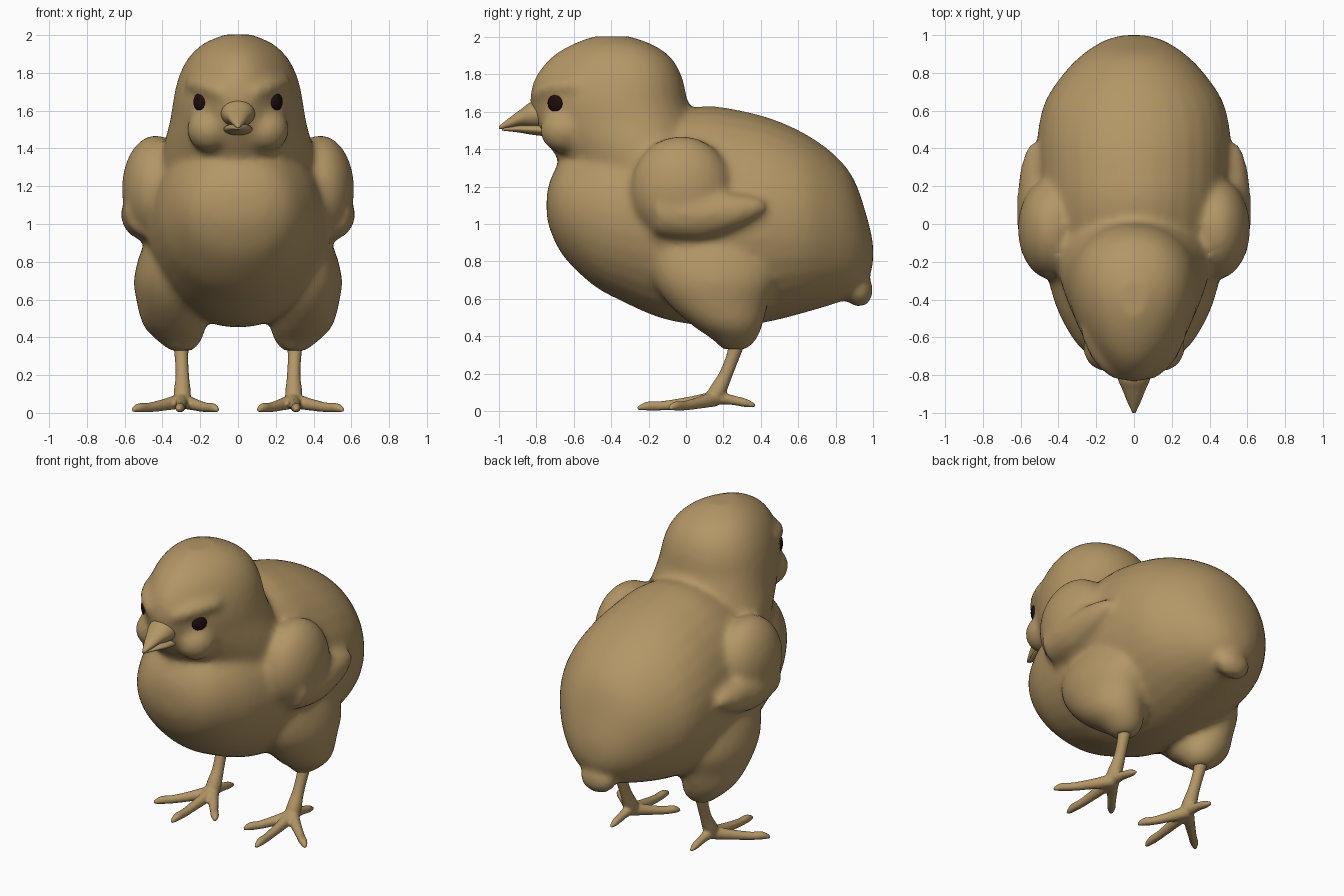
import bpy, bmesh, math
from mathutils import Vector, Matrix

if "Cube" in bpy.data.objects:
    bpy.data.objects.remove(bpy.data.objects["Cube"])

def material(name, rgb):
    m = bpy.data.materials.new(name)
    m.diffuse_color = (*rgb, 1)
    m.use_nodes = True
    m.node_tree.nodes["Principled BSDF"].inputs["Base Color"].default_value = m.diffuse_color
    return m

TAN = material("tan down", (0.45, 0.305, 0.132))
DARK = material("dark eye", (0.014, 0.004, 0.004))

def refine(rows, n=4):
    """Catmull-Rom interpolation of rows of numbers."""
    out = []
    for i in range(len(rows) - 1):
        p = [rows[max(0, min(len(rows) - 1, i + k))] for k in (-1, 0, 1, 2)]
        for j in range(n):
            t = j / n
            out.append([0.5 * (2 * b + (c - a) * t + (2 * a - 5 * b + 4 * c - d) * t * t
                        + (3 * b - a - 3 * c + d) * t ** 3) for a, b, c, d in zip(*p)])
    return out + [list(rows[-1])]

def loft(bm, rings, egg=0.0, seg=32):
    """Closed skin over rings of (centre, u axis, v axis)."""
    loops = []
    for c, u, v in rings:
        c, u, v = Vector(c), Vector(u), Vector(v)
        loop = []
        for k in range(seg):
            a = 2 * math.pi * k / seg
            loop.append(bm.verts.new(c + u * math.cos(a) * (1 + egg * math.sin(a)) + v * math.sin(a)))
        loops.append(loop)
    for a, b in zip(loops, loops[1:]):
        for k in range(seg):
            n = (k + 1) % seg
            bm.faces.new((a[k], a[n], b[n], b[k]))
    bm.faces.new(loops[0])
    bm.faces.new(loops[-1])

def tube(bm, rows):
    """Tapered tube through rows of x, y, z, radius."""
    rows = refine(rows)
    rings = []
    for i, r in enumerate(rows):
        d = Vector(rows[min(i + 1, len(rows) - 1)][:3]) - Vector(rows[max(i - 1, 0)][:3])
        u = d.orthogonal() if abs(d.z) > 0.99 * d.length else d.cross(Vector((0, 0, 1)))
        u.normalize()
        rings.append((r[:3], u * r[3], d.normalized().cross(u) * r[3]))
    loft(bm, rings, seg=14)

def ball(bm, c, r):
    bmesh.ops.create_uvsphere(bm, u_segments=32, v_segments=20, radius=1,
                              matrix=Matrix.Translation(c) @ Matrix.Diagonal((*r, 1)))

def finish(bm, name, mat, voxel=0, smooth=0):
    bmesh.ops.recalc_face_normals(bm, faces=bm.faces)
    me = bpy.data.meshes.new(name)
    bm.to_mesh(me)
    bm.free()
    me.materials.append(mat)
    ob = bpy.data.objects.new(name, me)
    bpy.context.collection.objects.link(ob)
    bpy.context.view_layer.objects.active = ob
    if voxel:
        m = ob.modifiers.new("merge", 'REMESH')
        m.mode, m.voxel_size, m.use_smooth_shade = 'VOXEL', voxel, True
        s = ob.modifiers.new("soften", 'SMOOTH')
        s.factor, s.iterations = 0.5, smooth
        bpy.ops.object.modifier_apply(modifier="merge")
        bpy.ops.object.modifier_apply(modifier="soften")
    for p in ob.data.polygons:
        p.use_smooth = True
    return ob

# Torso: y, bottom z, top z, half width
bm = bmesh.new()
torso = [(-.745, 1.04, 1.16, .06), (-.72, .95, 1.25, .18), (-.65, .82, 1.36, .29), (-.5, .675, 1.45, .385),
         (-.35, .59, 1.5, .44), (-.13, .495, 1.58, .49), (.1, .455, 1.63, .505), (.3, .455, 1.605, .515),
         (.48, .485, 1.555, .51), (.65, .53, 1.475, .47), (.8, .575, 1.365, .37), (.9, .62, 1.235, .27),
         (.97, .70, 1.03, .16), (1.0, .78, .9, .06)]
loft(bm, [((0, y, (b + t) / 2), (w, 0, 0), (0, 0, (t - b) / 2)) for y, b, t, w in refine(torso)])

# Head: z, front y, back y, half width
head = [(1.15, -.6, .2, .40), (1.32, -.67, .15, .40), (1.45, -.755, .09, .375), (1.55, -.81, .05, .35),
        (1.65, -.835, .01, .335), (1.75, -.82, -.01, .315), (1.83, -.775, -.04, .285),
        (1.90, -.71, -.09, .24), (1.96, -.61, -.18, .17), (2.003, -.5, -.3, .07)]
loft(bm, [((0, (f + b) / 2, z), (w, 0, 0), (0, (b - f) / 2, 0)) for z, f, b, w in refine(head)], egg=.24)

# Tail nub
ball(bm, (0, .925, .645), (.12, .075, .09))

# Thigh: z, x, y, x radius, y radius
thigh = [(.33, .30, .26, .06, .065), (.38, .31, .26, .115, .115), (.46, .335, .22, .165, .19),
         (.58, .35, .17, .185, .27), (.72, .36, .15, .19, .33), (.9, .345, .12, .15, .32), (1.0, .32, .1, .09, .2)]
for s in (1, -1):
    loft(bm, [((s * x, y, z), (rx, 0, 0), (0, ry, 0)) for z, x, y, rx, ry in refine(thigh)])
    # Wing pad and wing tip
    ball(bm, (s * .435, -.025, 1.185), (.18, .27, .285))
    tube(bm, [(s * .46, -.15, 1.07, .14), (s * .48, .05, 1.05, .142), (s * .505, .22, 1.065, .11),
              (s * .52, .34, 1.085, .072), (s * .53, .42, 1.10, .03)])
    # Brow and cheek
    tube(bm, [(s * .04, -.80, 1.66, .03), (s * .10, -.775, 1.70, .045), (s * .18, -.69, 1.73, .05),
              (s * .25, -.56, 1.74, .04)])
    ball(bm, (s * .15, -.65, 1.50), (.12, .13, .12))
body = finish(bm, "body", TAN, .022, 8)

# Beak halves: y, z, x radius, z radius
bm = bmesh.new()
upper = [(-.72, 1.585, .10, .075), (-.82, 1.585, .085, .07), (-.88, 1.57, .06, .045),
         (-.94, 1.543, .036, .028), (-1.0, 1.515, .008, .008)]
lower = [(-.72, 1.50, .08, .035), (-.82, 1.505, .07, .028), (-.9, 1.508, .045, .018), (-.985, 1.506, .008, .006)]
for rows in (upper, lower):
    loft(bm, [((0, y, z), (rx, 0, 0), (0, 0, rz)) for y, z, rx, rz in refine(rows)])
finish(bm, "beak", TAN)

for s, side in ((1, "right"), (-1, "left")):
    # Shank, three front toes and one back toe, each with a thin claw tip
    bm = bmesh.new()
    tube(bm, [(s * .30, .28, .42, .055), (s * .30, .26, .32, .038), (s * .295, .215, .2, .036),
              (s * .295, .17, .11, .046), (s * .295, .14, .055, .045)])
    for x, y in ((.56, -.09), (.31, -.26), (.105, -.09)):
        dx, dy = x - .295, y - .15
        tube(bm, [(s * (.295 + dx * t), .15 + dy * t, z, r) for t, z, r in
                  ((0, .065, .042), (.3, .046, .033), (.65, .029, .026), (.86, .027, .025), (1, .013, .01))])
    tube(bm, [(s * .295, .15, .075, .04), (s * .295, .24, .06, .027), (s * .295, .32, .043, .023),
              (s * .295, .37, .027, .01)])
    finish(bm, side + "_leg", TAN, .009, 3)
    # Eye set on the head surface
    hit, p, n, _ = body.ray_cast(Vector((s * .68, -1.175, 1.645)), Vector((-s, 1, 0)).normalized())
    bm = bmesh.new()
    rot = n.to_track_quat('Z', 'Y').to_matrix().to_4x4()
    bmesh.ops.create_uvsphere(bm, u_segments=20, v_segments=12, radius=1,
                              matrix=Matrix.Translation(p) @ rot @ Matrix.Diagonal((.048, .046, .018, 1)))
    finish(bm, side + "_eye", DARK)
